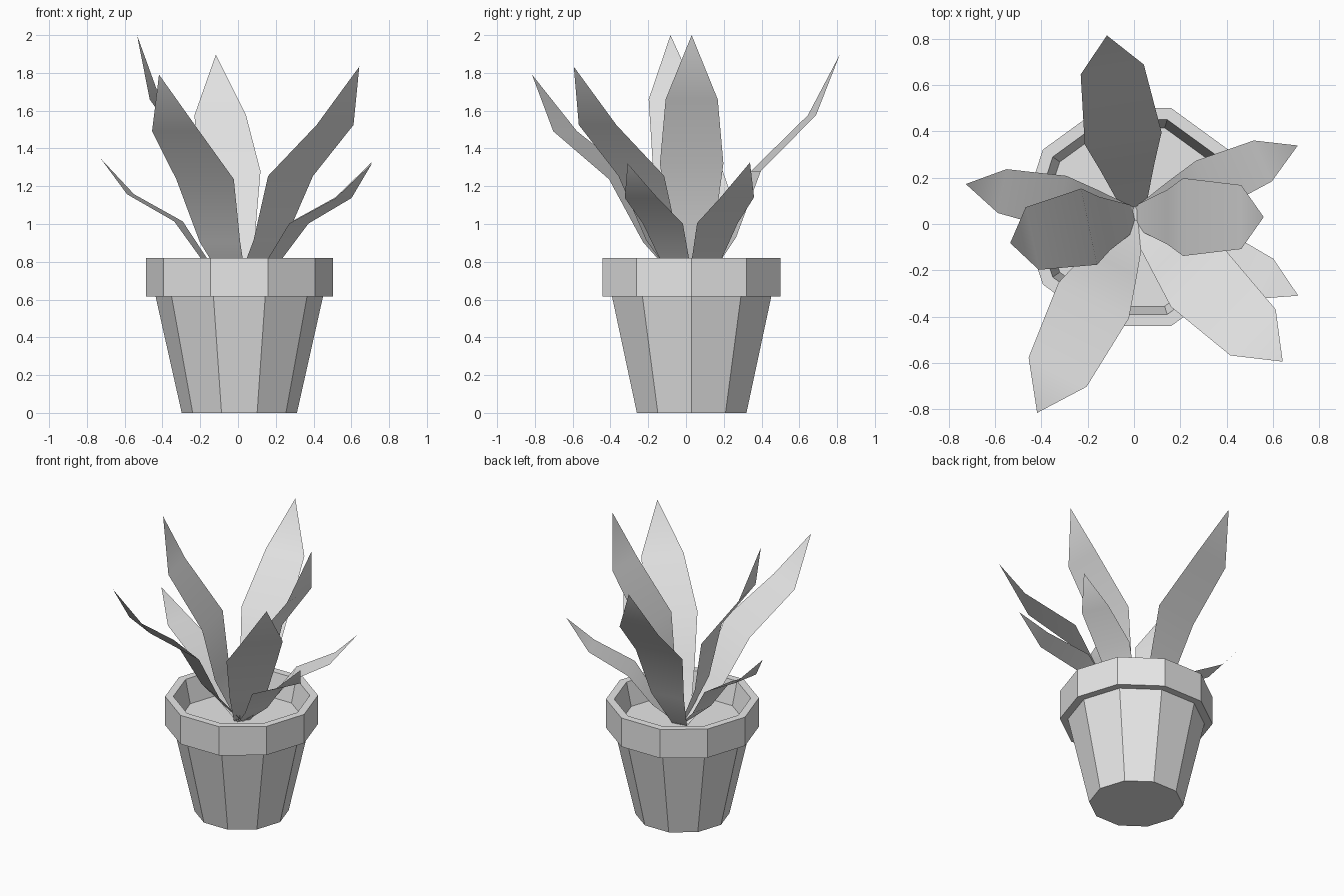
import bpy
import bmesh
from math import cos, sin, pi, radians

if "Cube" in bpy.data.objects:
    bpy.data.objects.remove(bpy.data.objects["Cube"])

CENTRE_X, CENTRE_Y = 0.007, 0.03
SIDES = 10
SOIL_Z = 0.655

grey = bpy.data.materials.new("plain_grey")
grey.use_nodes = True
grey.diffuse_color = (0.8, 0.8, 0.8, 1)
grey.node_tree.nodes["Principled BSDF"].inputs["Base Color"].default_value = (0.8, 0.8, 0.8, 1)


def finish(name, bm, smooth=False):
    mesh = bpy.data.meshes.new(name)
    for face in bm.faces:
        face.smooth = smooth
    bm.to_mesh(mesh)
    bm.free()
    mesh.materials.append(grey)
    obj = bpy.data.objects.new(name, mesh)
    obj.location = (CENTRE_X, CENTRE_Y, 0)
    bpy.context.collection.objects.link(obj)
    return obj


def ring(bm, radius, z):
    return [bm.verts.new((radius * cos(2 * pi * i / SIDES), radius * sin(2 * pi * i / SIDES), z))
            for i in range(SIDES)]


# Pot: faceted wall, overhanging rim and sloped inner lip
pot = bmesh.new()
profile = [(0.305, 0), (0.443, 0.615), (0.495, 0.615), (0.495, 0.82), (0.442, 0.82), (0.405, SOIL_Z)]
rings = [ring(pot, r, z) for r, z in profile]
for low, high in zip(rings, rings[1:]):
    for i in range(SIDES):
        j = (i + 1) % SIDES
        pot.faces.new((low[i], low[j], high[j], high[i]))
pot.faces.new(rings[0][::-1])
finish("pot", pot)

# Soil disc
soil = bmesh.new()
soil.faces.new(ring(soil, 0.405, SOIL_Z))
finish("soil", soil)

# Leaf sections from base to tip: outward, up, half width
SECTIONS = [(0, 0, 0.05), (0.137, 0.315, 0.118), (0.205, 0.68, 0.168), (0.456, 1.02, 0.138), (0.553, 1.36, 0)]


def leaf(name, azimuth, lean, scale=1.0, offset=0.0):
    a, t = radians(azimuth), radians(lean)
    bm = bmesh.new()
    rows = []
    for out, up, half in SECTIONS:
        u = scale * (out * cos(t) + up * sin(t)) + offset
        z = scale * (up * cos(t) - out * sin(t)) + 0.64
        widths = (-half * scale, half * scale) if half else (0,)
        rows.append([bm.verts.new((u * cos(a) - w * sin(a), u * sin(a) + w * cos(a), z)) for w in widths])
    for low, high in zip(rows, rows[1:]):
        bm.faces.new(low[::-1] + high)
    # Top side faces up and inward
    bmesh.ops.recalc_face_normals(bm, faces=bm.faces)
    bm.faces.ensure_lookup_table()
    if bm.faces[2].normal.z < 0:
        bmesh.ops.reverse_faces(bm, faces=bm.faces)
    finish(name, bm, smooth=True)


# Tall leaves
leaf("left_leaf", 0, 0)
leaf("right_leaf", 191.7, 0)
leaf("back_leaf", 99, 9, 1.0, 0.035)
leaf("front_left_leaf", -44.5, 14.3, 1.01, 0.01)
leaf("front_right_leaf", 243.3, 17.3, 1.015, 0.0)

# Short drooping leaves
leaf("small_right_leaf", 169, 24.5, 0.7)
leaf("small_back_left_leaf", 23.8, 26, 0.7)
leaf("small_front_left_leaf", -25.8, 26.4, 0.7, 0.01)
